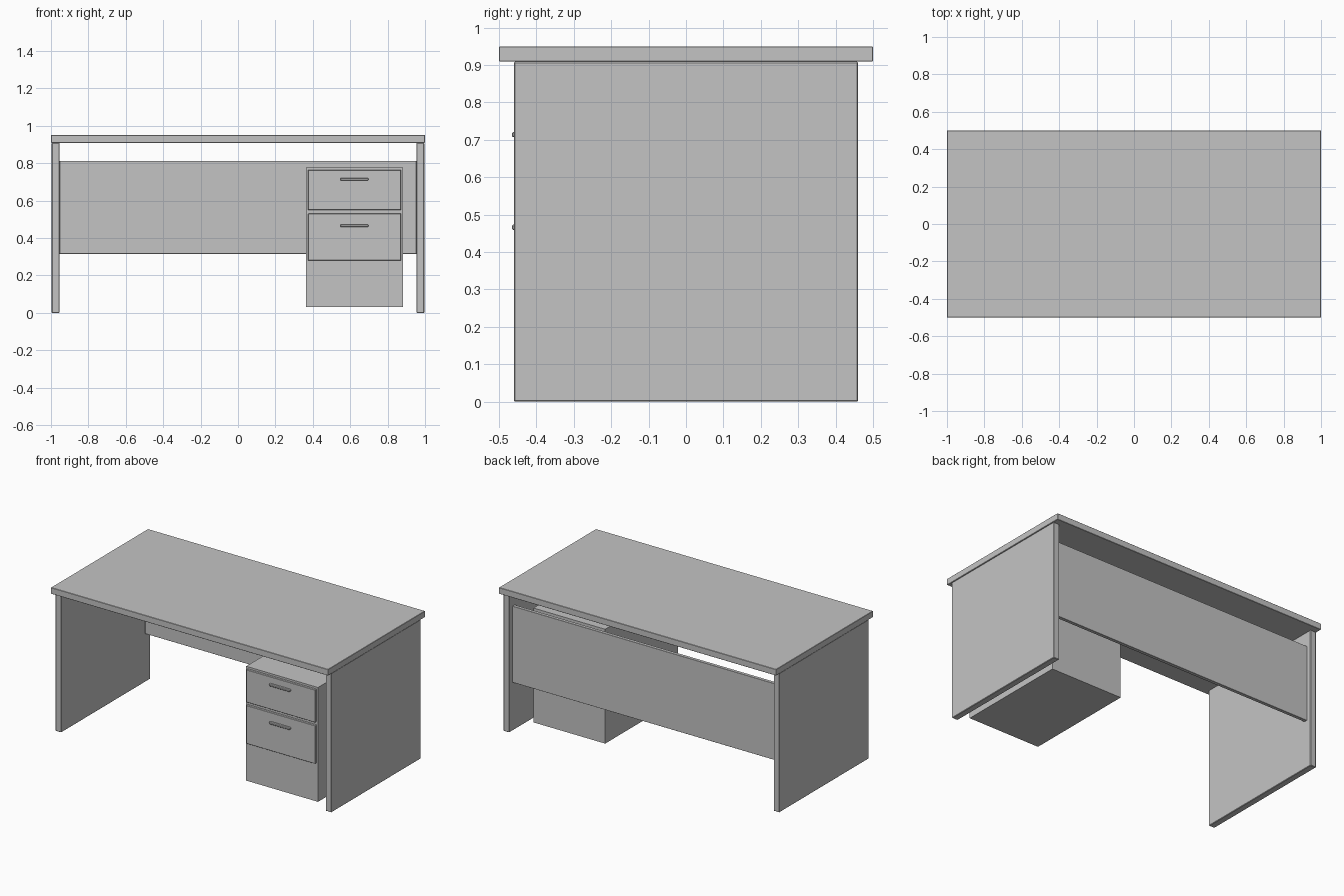
import bpy
import bmesh
from mathutils import Vector

default = bpy.data.objects.get("Cube")
if default:
    bpy.data.objects.remove(default, do_unlink=True)

grey = bpy.data.materials.new("desk grey")
grey.use_nodes = True
colour = (0.55, 0.55, 0.55, 1)
grey.diffuse_color = colour
grey.node_tree.nodes["Principled BSDF"].inputs["Base Color"].default_value = colour


def box(name, low, high, bevel=0.0):
    """Box between two corners, with an optional small edge chamfer."""
    low, high = Vector(low), Vector(high)
    bm = bmesh.new()
    bmesh.ops.create_cube(bm, size=1)
    bmesh.ops.scale(bm, vec=high - low, verts=bm.verts)
    mesh = bpy.data.meshes.new(name)
    bm.to_mesh(mesh)
    bm.free()
    mesh.materials.append(grey)
    obj = bpy.data.objects.new(name, mesh)
    obj.location = (low + high) / 2
    bpy.context.collection.objects.link(obj)
    if bevel:
        mod = obj.modifiers.new("edge", "BEVEL")
        mod.width = bevel
        mod.segments = 1
    return obj


# Worktop
box("desktop", (-1, -0.5, 0.909), (1, 0.5, 0.95), 0.002)

# Full-depth end panels
for side, x in (("right", -0.975), ("left", 0.975)):
    box(side + "_end_panel", (x - 0.021, -0.46, 0), (x + 0.021, 0.46, 0.909), 0.003)

# Panel across the back
box("modesty_panel", (-0.954, 0.405, 0.315), (0.954, 0.427, 0.813), 0.001)

# Drawer cabinet
box("cabinet_body", (0.364, -0.435, 0.03), (0.882, 0.313, 0.776))

# Drawer fronts with bar handles
for name, bottom, top, handle in (("upper", 0.55, 0.763, 0.714),
                                  ("lower", 0.28, 0.53, 0.466)):
    box(name + "_drawer_front", (0.374, -0.45, bottom), (0.872, -0.43, top), 0.002)
    box(name + "_drawer_handle", (0.547, -0.465, handle - 0.007),
        (0.697, -0.445, handle + 0.007), 0.003)
